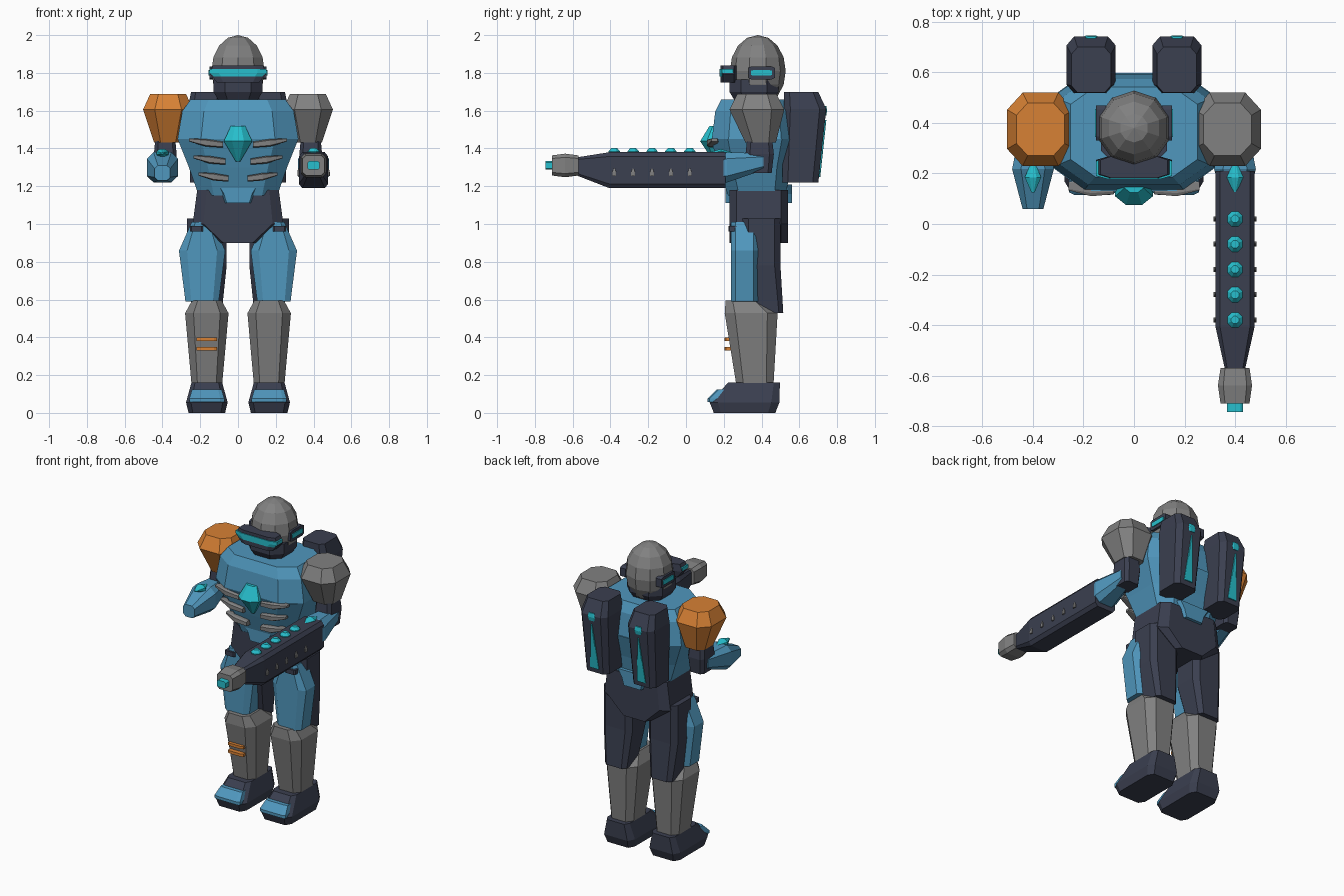
import bpy, bmesh, math

cube = bpy.data.objects.get("Cube")
if cube:
    bpy.data.objects.remove(cube, do_unlink=True)


def material(name, *rgb):
    made = bpy.data.materials.new(name)
    made.use_nodes = True
    made.diffuse_color = (*rgb, 1)
    shader = made.node_tree.nodes["Principled BSDF"]
    shader.inputs["Base Color"].default_value = made.diffuse_color
    return made


BLUE = material("armour_blue", .08, .31, .51)
DARK = material("dark_slate", .043, .05, .08)
GREY = material("plate_grey", .22, .22, .22)
ORANGE = material("orange", .68, .22, .035)
CYAN = material("glow_cyan", .02, .52, .61)

# Shared distances of the paired limbs from the middle
LEG, ARM, TANK = .165, .4, .17


def add_object(name, colour, bm):
    bmesh.ops.recalc_face_normals(bm, faces=bm.faces)
    mesh = bpy.data.meshes.new(name)
    bm.to_mesh(mesh)
    bm.free()
    mesh.materials.append(colour)
    part = bpy.data.objects.new(name, mesh)
    bpy.context.collection.objects.link(part)


def form(name, colour, at, size, start=1, end=1, belly=.5, lean=(0, 0),
         along="z", boxy=1.8, width_only=False, side=1):
    """Eight-sided block, full size at its belly and scaled at its start and end.
    Lean shifts both ends, boxy squares the section, side mirrors across x."""
    axis = "xyz".index(along)
    across, deep = [k for k in range(3) if k != axis]
    bm = bmesh.new()
    rings = []
    for step, scale, shift in ((0, start, lean[0]), (belly, 1, 0), (1, end, lean[1])):
        ring = []
        for corner in range(8):
            angle = math.pi * (corner + .5) / 4
            u, v = (max(-1, min(1, boxy * f(angle))) / 2 for f in (math.cos, math.sin))
            point = list(at)
            point[axis] += size[axis] * (step - .5)
            point[across] += size[across] * u * scale
            point[deep] += size[deep] * v * (1 if width_only else scale) + shift
            point[0] *= side
            ring.append(bm.verts.new(point))
        rings.append(ring)
    for lower, upper in zip(rings, rings[1:]):
        for k in range(8):
            bm.faces.new((lower[k - 1], lower[k], upper[k], upper[k - 1]))
    bm.faces.new(rings[0])
    bm.faces.new(rings[-1])
    add_object(name, colour, bm)


def pair(name, colour, **shape):
    for side, label in ((1, "left"), (-1, "right")):
        form(f"{label}_{name}", colour, side=side, **shape)


# Helmet dome
dome = bmesh.new()
bmesh.ops.create_uvsphere(dome, u_segments=10, v_segments=8, radius=1)
for vert in dome.verts:
    x, y, z = vert.co
    vert.co = (.148 * x, .38 + .148 * y, 1.81 + .19 * z)
add_object("helmet", GREY, dome)

# Face and ear panels
form("jaw_guard", DARK, at=(0, .36, 1.7), size=(.26, .26, .13), start=.7, boxy=1.4)
form("visor_frame", DARK, at=(0, .225, 1.795), size=(.3, .085, .09),
     start=.75, end=.88, width_only=True)
form("visor_glow", CYAN, at=(0, .22, 1.8), size=(.3, .085, .04),
     start=.85, width_only=True)
pair("ear_frame", DARK, at=(.13, .4, 1.8), size=(.04, .14, .07), along="x", boxy=2)
pair("ear_glow", CYAN, at=(.14, .4, 1.8), size=(.03, .11, .03), along="x", boxy=2)

# Torso and pelvis
form("chest", BLUE, at=(0, .365, 1.555), size=(.59, .42, .21),
     start=1.085, end=.85, belly=.7, boxy=1.6)
form("abdomen", BLUE, at=(0, .365, 1.3), size=(.52, .38, .3),
     start=.8, end=1.23, lean=(.01, 0), boxy=1.6)
form("waist_tab", BLUE, at=(0, .385, 1.16), size=(.17, .35, .1),
     start=.8, end=1.4, width_only=True, boxy=2.3)
form("pelvis", DARK, at=(0, .385, 1.04), size=(.48, .31, .28),
     start=.42, end=.9, belly=.36, width_only=True, boxy=2)
form("chest_gem", CYAN, at=(0, .135, 1.425), size=(.15, .12, .19),
     start=.15, end=.5, belly=.57, lean=(.02, .02), boxy=1.1)

# Rib plates, each row shorter and set further back
for row in range(3):
    pair(f"rib_{row + 1}", GREY,
         at=(.17 - .02 * row, .15 + .02 * row, 1.43 - .09 * row),
         size=(.18 - .01 * row, .08, .04),
         start=.8, end=.4, lean=(-.01, .015), along="x")

# Arms
for side, label, colour in ((1, "left", GREY), (-1, "right", ORANGE)):
    form(f"{label}_shoulder", colour, at=(.37, .375, 1.56), size=(.265, .29, .255),
         start=.56, end=.72, belly=.68, lean=(.02, 0), boxy=1.4, side=side)
pair("upper_arm", DARK, at=(.385, .39, 1.37), size=(.12, .15, .2), start=.85, end=.85)
pair("forearm", BLUE, at=(ARM, .235, 1.3), size=(.165, .35, .16),
     start=.5, end=.55, belly=.45, lean=(-.03, .03), along="y", boxy=1.5)
pair("forearm_gem", CYAN, at=(ARM, .185, 1.375), size=(.065, .12, .045),
     start=.2, end=.2, along="y", boxy=1.1)

# Back tanks
pair("back_tank", DARK, at=(TANK, .63, 1.46), size=(.195, .225, .48),
     start=.85, end=.8, belly=.81, lean=(-.025, -.02))
pair("tank_glow", CYAN, at=(TANK, .712, 1.4), size=(.035, .03, .3),
     start=1.8, end=.2, lean=(-.016, .016), width_only=True, boxy=2.3)
pair("tank_light", CYAN, at=(TANK, .732, 1.6), size=(.055, .03, .05), start=.7, end=.7)

# Legs
pair("thigh", DARK, at=(LEG, .4, .78), size=(.21, .2, .5), start=.75, lean=(.04, 0))
pair("thigh_plate", BLUE, at=(.19, .31, .8), size=(.245, .145, .42),
     start=.72, end=.45, belly=.64, width_only=True, boxy=1.7)
pair("hip_clip", DARK, at=(.22, .25, .975), size=(.07, .05, .03), boxy=2)
pair("shin", GREY, at=(LEG, .345, .37), size=(.23, .28, .45),
     start=.7, end=.68, belly=.85, lean=(.02, -.04), boxy=1.6)
for z in (.34, .39):
    form(f"right_shin_stripe_{z:.2f}", ORANGE, at=(LEG, .23, z), size=(.11, .05, .018), side=-1)

# Boots
pair("boot", DARK, at=(LEG, .31, .08), size=(.22, .37, .16),
     start=.88, end=.74, belly=.35, lean=(0, .05), boxy=2)
pair("toe_plate", BLUE, at=(LEG, .16, .09), size=(.185, .09, .065),
     end=.85, belly=.3, lean=(0, .04), boxy=2)

# Arm cannon
form("cannon_body", DARK, at=(ARM, -.185, 1.285), size=(.155, .79, .19),
     start=.5, belly=.22, lean=(.02, 0), along="y", boxy=2)
form("cannon_muzzle", GREY, at=(ARM, -.64, 1.31), size=(.135, .14, .125),
     start=.85, end=.85, along="y")
form("cannon_tip", CYAN, at=(ARM, -.72, 1.31), size=(.065, .05, .045), along="y")
for step in range(5):
    y = .02 - .1 * step
    form(f"cannon_gem_{step + 1}", CYAN, at=(ARM, y, 1.385), size=(.06, .06, .035),
         end=.5, boxy=1.1)
    for edge, label in ((.08, "outer"), (-.08, "inner")):
        form(f"cannon_{label}_stud_{step + 1}", GREY, at=(ARM + edge, y, 1.275),
             size=(.012, .02, .04), end=.2)
